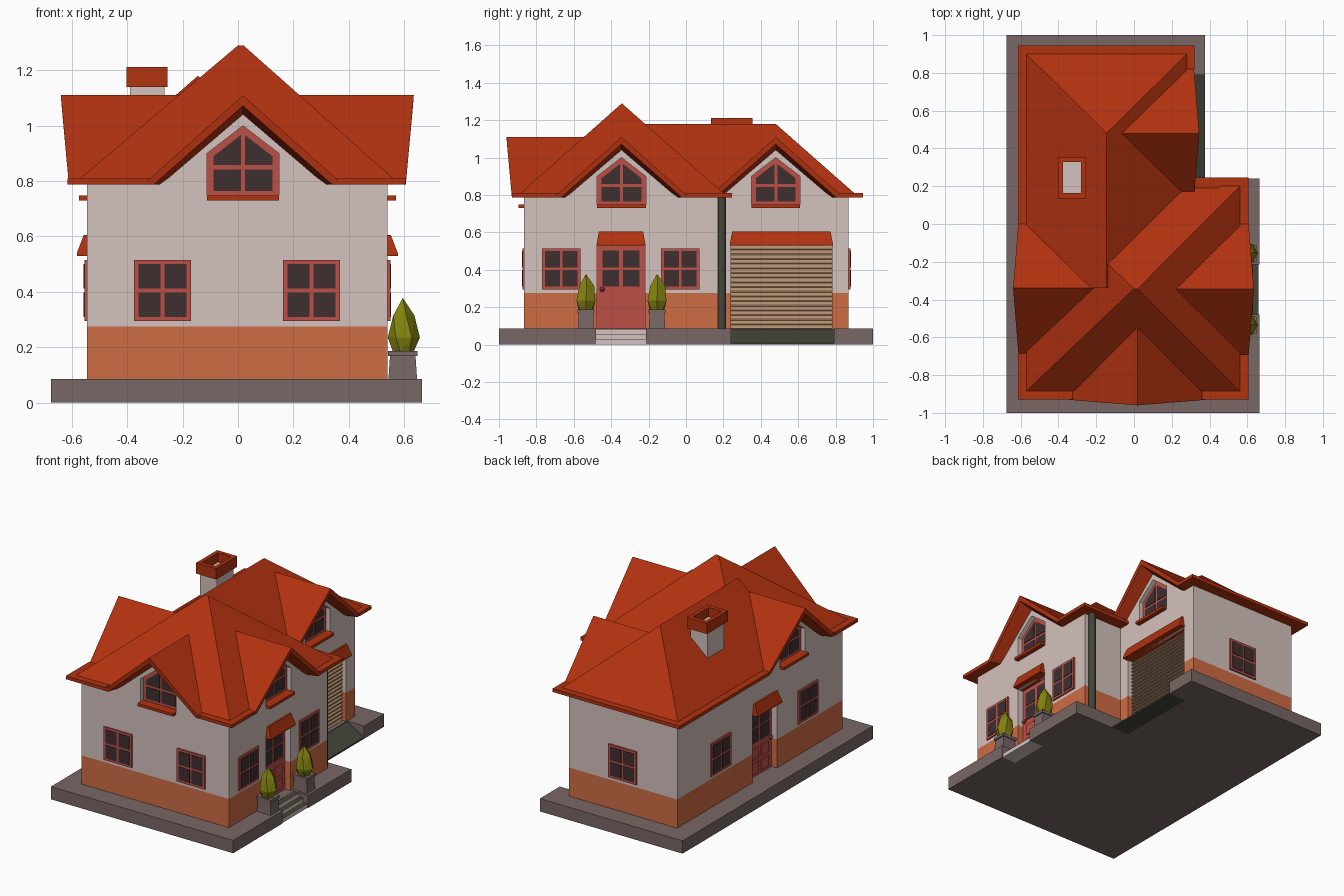
import bpy, bmesh, math

if "Cube" in bpy.data.objects:
    bpy.data.objects.remove(bpy.data.objects["Cube"])


def mat(name, r, g, b):
    m = bpy.data.materials.new(name)
    lin = [((c / 255 + 0.055) / 1.055) ** 2.4 for c in (r, g, b)]
    m.diffuse_color = (*lin, 1)
    m.use_nodes = True
    m.node_tree.nodes["Principled BSDF"].inputs["Base Color"].default_value = m.diffuse_color
    return m


ROOF = mat("roof_orange_red", 178, 50, 15)
WALL = mat("plaster", 212, 194, 189)
PLINTH = mat("terracotta", 206, 108, 68)
SLAB = mat("paving", 120, 103, 101)
GLASS = mat("dark_glass", 62, 46, 48)
FRAME = mat("frame_red", 188, 80, 70)
LEAF = mat("olive_leaf", 130, 130, 15)
DARK = mat("dark_metal", 68, 70, 58)
TAN = mat("shutter_tan", 178, 142, 110)

# Wall planes: (u along wall, d outward, z) -> world
PLANES = {
    "front": lambda u, d, z: (u, -0.865 - d, z),
    "right": lambda u, d, z: (0.54 + d, u, z),
    "left": lambda u, d, z: (-0.545 - d, u, z),
    "back": lambda u, d, z: (u, 0.87 + d, z),
    "garage": lambda u, d, z: (0.25 + d, u, z),
}


def ext(wall, prof, d0, d1):
    return [PLANES[wall](u, d, z) for d in (d0, d1) for u, z in prof]


def rect(u0, u1, z0, z1):
    return [(u0, z0), (u1, z0), (u1, z1), (u0, z1)]


def box(x0, x1, y0, y1, z0, z1):
    return [(x, y, z) for x in (x0, x1) for y in (y0, y1) for z in (z0, z1)]


def ring(cx, cy, r, z, n):
    return [(cx + r * math.cos(2 * math.pi * i / n), cy + r * math.sin(2 * math.pi * i / n), z) for i in range(n)]


def build(name, material, pieces):
    """One object made of several convex pieces."""
    me = bpy.data.meshes.new(name)
    out = bmesh.new()
    for pts in pieces:
        bm = bmesh.new()
        for p in pts:
            bm.verts.new(p)
        bmesh.ops.convex_hull(bm, input=bm.verts[:])
        bmesh.ops.delete(bm, geom=[v for v in bm.verts if not v.link_faces], context='VERTS')
        bmesh.ops.dissolve_limit(bm, angle_limit=0.01, verts=bm.verts[:], edges=bm.edges[:])
        bmesh.ops.recalc_face_normals(bm, faces=bm.faces[:])
        vm = {v: out.verts.new(v.co) for v in bm.verts}
        for f in bm.faces:
            out.faces.new([vm[v] for v in f.verts])
        bm.free()
    out.to_mesh(me)
    out.free()
    ob = bpy.data.objects.new(name, me)
    bpy.context.collection.objects.link(ob)
    if material:
        me.materials.append(material)
    return ob


def cut(ob, cutter):
    m = ob.modifiers.new("cut", 'BOOLEAN')
    m.operation, m.solver, m.object = 'DIFFERENCE', 'EXACT', cutter
    bpy.context.view_layer.objects.active = ob
    bpy.ops.object.modifier_apply(modifier="cut")


GABLES = [("front", 0.018), ("right", -0.345), ("left", -0.34), ("garage", 0.48)]
DOORS = [("right", -0.3475), ("left", -0.05)]
WINDOWS = [("front", -0.2725), ("front", 0.265), ("right", -0.667), ("right", -0.03),
           ("left", 0.42), ("left", -0.495), ("back", -0.147)]


def pent(u, w, z0, z1, z2):
    return [(u - w, z0), (u + w, z0), (u + w, z1), (u, z2), (u - w, z1)]


# Paving slab, with notches for steps and driveway
build("paving_slab", SLAB, [box(-0.675, 0.56, -1, 0.24, 0, 0.085),
                            box(0.56, 0.665, -1, -0.48, 0, 0.085),
                            box(0.56, 0.665, -0.215, 0.24, 0, 0.085),
                            box(-0.675, 0.25, 0.24, 1, 0, 0.085),
                            box(0.25, 0.375, 0.79, 1, 0, 0.085)])
build("driveway_ramp", DARK, [[(x, y, z) for y in (0.24, 0.79)
                               for x, z in ((0.25, 0), (0.375, 0), (0.375, 0.01), (0.25, 0.08))]])
steps = build("door_steps", WALL, [box(0.55, 0.66 - 0.03 * i, -0.48, -0.215, 0.028 * i, 0.028 * (i + 1))
                                   for i in range(3)])
steps.data.materials.append(DARK)
for f in steps.data.polygons:
    f.material_index = 1 if f.normal.z > 0.5 else 0

# Walls with niches for doors, garage and gable windows
niches = build("niche_cutter", None,
               [ext(w, pent(u, 0.13, 0.745, 0.9, 1.0), -0.05, 0.1) for w, u in GABLES] +
               [ext(w, rect(u - 0.128, u + 0.128, 0.05, 0.53), -0.06, 0.1) for w, u in DOORS] +
               [ext("garage", rect(0.24, 0.78, 0.05, 0.53), -0.05, 0.1)])
walls = []
for part, x1, y0, y1 in (("main", 0.54, -0.865, 0.17), ("rear", 0.25, 0.17, 0.87)):
    walls.append(build(part + "_plinth", PLINTH, [box(-0.545, x1, y0, y1, 0.08, 0.275)]))
    walls.append(build(part + "_wall", WALL, [box(-0.545, x1, y0, y1, 0.275, 0.80)]))
for w, u in GABLES:
    walls.append(build(w + "_gable_wall", WALL,
                       [ext(w, [(u - 0.31, 0.8), (u + 0.31, 0.8), (u, 1.06)], -0.08, 0)]))
for o in walls:
    cut(o, niches)

# Hip roofs, opened where the gables stand
hips = [build("main_hip_roof", ROOF, [[(x, y, z) for x in (-0.57, 0.56) for y in (-0.885, 0.2)
                                       for z in (0.795, 0.81)] + [(0.0, -0.343, 1.29), (0.02, -0.343, 1.29)]]),
        build("rear_hip_roof", ROOF, [[(x, y, z) for x in (-0.57, 0.28) for y in (-0.34, 0.9)
                                       for z in (0.795, 0.81)] + [(-0.145, -0.34, 1.18), (-0.145, 0.48, 1.18)]])]
openings = build("gable_cutter", None, [ext(w, [(u - 0.32, 0.75), (u + 0.32, 0.75), (u + 0.31, 0.8),
                                                (u, 1.058), (u - 0.31, 0.8)], -0.075, 0.2) for w, u in GABLES])
for o in hips:
    cut(o, openings)
for c in (niches, openings):
    bpy.data.objects.remove(c)

# Flat eaves between the gables
build("eaves", ROOF, [box(*b, 0.788, 0.81) for b in (
    (-0.615, -0.325, -0.93, -0.85), (0.36, 0.605, -0.93, -0.85),
    (0.53, 0.605, -0.93, -0.69), (0.53, 0.605, 0.0, 0.245), (0.2, 0.605, 0.16, 0.245),
    (0.24, 0.32, 0.82, 0.945), (-0.615, 0.32, 0.86, 0.945),
    (-0.615, -0.535, -0.93, -0.685), (-0.615, -0.535, 0.0, 0.945))])

# Gable roofs, raked forward, with sloping soffits
for w, u in GABLES:
    halves = []
    for s in (-1, 1):
        outer = [(0, 0.095, 1.11), (0.36, 0.066, 0.788), (0.322, 0.066, 0.788), (0, 0.092, 1.072)]
        inner = [(0, -0.33, 1.11), (0.36, -0.33, 0.788), (0.2, -0.33, 0.788), (0, -0.33, 0.93)]
        halves.append([PLANES[w](u + s * a, d, z) for a, d, z in outer + inner])
    build(w + "_gable_roof", ROOF, halves)

# Gable windows and sills
for w, u in GABLES:
    build(w + "_gable_frame", FRAME, [ext(w, pent(u, 0.13, 0.745, 0.9, 1.0), -0.055, -0.03)])
    panes = []
    for s in (-1, 1):
        a, b = u + s * 0.008, u + s * 0.106
        panes += [ext(w, p, -0.035, -0.026) for p in (
            rect(a, b, 0.765, 0.842), [(a, 0.858), (b, 0.858), (b, 0.89), (a, 0.966)])]
    build(w + "_gable_glass", GLASS, panes)
    build(w + "_gable_sill", ROOF, [ext(w, rect(u - 0.13, u + 0.13, 0.73, 0.748), -0.05, 0.03)])

# Ground floor windows
for i, (w, u) in enumerate(WINDOWS):
    build(f"window_frame_{i}", FRAME, [ext(w, rect(u - 0.103, u + 0.103, 0.295, 0.515), -0.01, 0.01)])
    build(f"window_glass_{i}", GLASS, [ext(w, rect(u + a, u + a + 0.08, z, z + 0.088), 0, 0.013)
                                       for a in (-0.087, 0.007) for z in (0.31, 0.412)])


def awning(name, w, u0, u1):
    build(name, ROOF, [[PLANES[w](u, d, z) for u, t in ((u0, 1), (u1, -1)) for u, d, z in (
        (u, -0.04, 0.53), (u, 0.037, 0.53), (u, 0.037, 0.54), (u + t * 0.012, 0.012, 0.605), (u + t * 0.012, -0.02, 0.605))]])


# Doors: leaf, panes, raised panels, knob, awning
for w, u in DOORS:
    build(w + "_door", FRAME, [ext(w, rect(u - 0.128, u + 0.128, 0.08, 0.53), -0.065, -0.04)] +
          [ext(w, rect(u + a, u + a + 0.075, z, z + 0.07), -0.045, -0.034)
           for a in (-0.09, 0.015) for z in (0.105, 0.2)])
    build(w + "_door_glass", GLASS, [ext(w, rect(u + a, u + a + 0.09, z, z + 0.09), -0.045, -0.037)
                                     for a in (-0.1, 0.01) for z in (0.31, 0.412)])
    x, y, _ = PLANES[w](u - 0.1, -0.025, 0)
    build(w + "_door_knob", FRAME, [ring(x, y, 0.007, 0.282, 8) + ring(x, y, 0.014, 0.295, 8) + ring(x, y, 0.007, 0.308, 8)])
    awning(w + "_door_awning", w, u - 0.13, u + 0.13)

# Garage shutter with slanted slats
slats = []
N = 18
for i in range(N):
    z, h = 0.08 + i * 0.45 / N, 0.45 / N
    slats.append([PLANES["garage"](u, d, zz) for u in (0.24, 0.78) for d, zz in (
        (-0.055, z), (-0.028, z), (-0.028, z + 0.006), (-0.043, z + h), (-0.055, z + h))])
build("garage_shutter", TAN, slats)
awning("garage_awning", "garage", 0.235, 0.785)

# Chimney with open cap
build("chimney", WALL, [box(-0.39, -0.265, 0.16, 0.33, 0.9, 1.15)])
build("chimney_cap", ROOF, [box(-0.402, -0.377, 0.135, 0.355, 1.14, 1.212), box(-0.28, -0.255, 0.135, 0.355, 1.14, 1.212),
                            box(-0.377, -0.28, 0.135, 0.163, 1.14, 1.212), box(-0.377, -0.28, 0.327, 0.355, 1.14, 1.212)])

# Downpipe in the inner corner
build("downpipe", DARK, [ring(0.5, 0.192, 0.023, 0.085, 12) + ring(0.5, 0.192, 0.023, 0.8, 12)])

# Potted shrubs beside the door
for i, y in enumerate((-0.535, -0.155)):
    x = 0.595
    build(f"planter_{i}", SLAB, [
        [(x + a * r, y + b * r * 0.85, z) for a in (-1, 1) for b in (-1, 1) for r, z in ((0.052, 0.08), (0.046, 0.17))],
        box(x - 0.054, x + 0.054, y - 0.045, y + 0.045, 0.168, 0.187)])
    build(f"shrub_{i}", LEAF, [ring(x, y, 0.04, 0.185, 7) + ring(x + 0.004, y, 0.058, 0.235, 6) +
                               ring(x, y + 0.004, 0.042, 0.315, 5) + [(x, y, 0.378)]])
